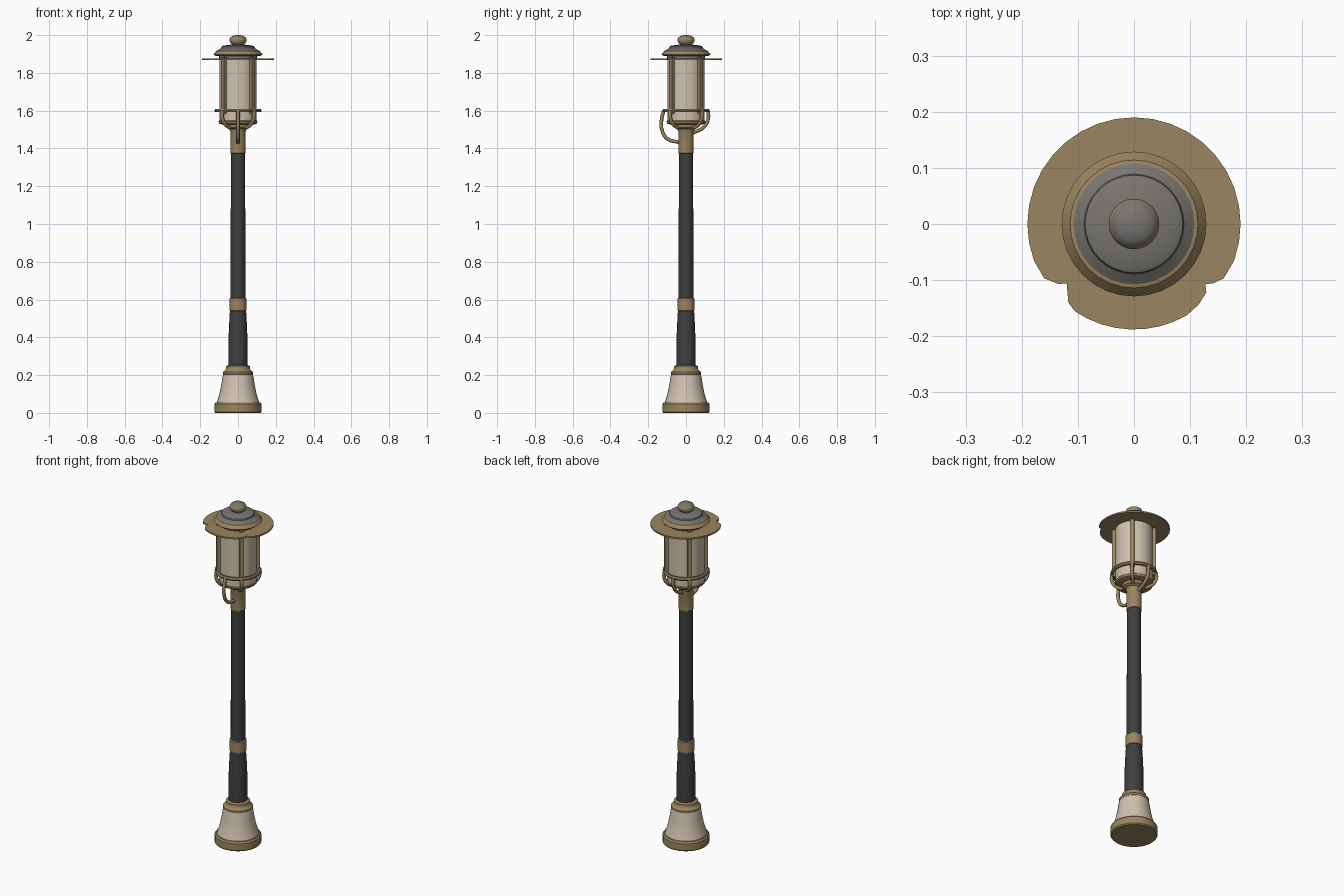
import bpy, bmesh, math
from mathutils import Vector

if "Cube" in bpy.data.objects:
    bpy.data.objects.remove(bpy.data.objects["Cube"])


def mat(name, r, g, b):
    m = bpy.data.materials.new(name)
    m.diffuse_color = (r, g, b, 1)
    m.use_nodes = True
    m.node_tree.nodes["Principled BSDF"].inputs["Base Color"].default_value = m.diffuse_color
    return m


BROWN = mat("bronze brown", 0.33, 0.235, 0.115)
CREAM = mat("cream", 0.62, 0.53, 0.43)
DARK = mat("dark iron", 0.05, 0.05, 0.052)
GREY = mat("roof grey", 0.19, 0.18, 0.165)


def finish(ob, angle=35):
    bpy.ops.object.select_all(action='DESELECT')
    ob.select_set(True)
    bpy.context.view_layer.objects.active = ob
    bpy.ops.object.shade_smooth_by_angle(angle=math.radians(angle))
    return ob


def from_bmesh(name, bm, *mats):
    bmesh.ops.recalc_face_normals(bm, faces=bm.faces[:])
    me = bpy.data.meshes.new(name)
    bm.to_mesh(me)
    bm.free()
    for m in mats:
        me.materials.append(m)
    ob = bpy.data.objects.new(name, me)
    bpy.context.collection.objects.link(ob)
    return finish(ob)


def lathe(name, profile, *mats, n=32, rule=None):
    """Revolve (radius, z) points; both ends are capped."""
    bm = bmesh.new()
    rings = [[bm.verts.new((r * math.cos(2 * math.pi * i / n), r * math.sin(2 * math.pi * i / n), z))
              for i in range(n)] for r, z in profile]
    for a, b in zip(rings, rings[1:]):
        for i in range(n):
            j = (i + 1) % n
            bm.faces.new((a[i], a[j], b[j], b[i]))
    bm.faces.new(rings[0][::-1])
    bm.faces.new(rings[-1])
    bmesh.ops.recalc_face_normals(bm, faces=bm.faces[:])
    if rule:
        for f in bm.faces:
            f.normal_update()
            f.material_index = rule(f)
    return from_bmesh(name, bm, *mats)


def tube(name, pts, radius, m):
    """Smooth round rod through a few points."""
    cu = bpy.data.curves.new(name, 'CURVE')
    cu.dimensions = '3D'
    cu.bevel_depth = radius
    cu.bevel_resolution = 2
    cu.resolution_u = 6
    cu.use_fill_caps = True
    sp = cu.splines.new('BEZIER')
    sp.bezier_points.add(len(pts) - 1)
    for bp, p in zip(sp.bezier_points, pts):
        bp.co = p
        bp.handle_left_type = bp.handle_right_type = 'AUTO'
    cu.materials.append(m)
    ob = bpy.data.objects.new(name, cu)
    bpy.context.collection.objects.link(ob)
    bpy.ops.object.select_all(action='DESELECT')
    ob.select_set(True)
    bpy.context.view_layer.objects.active = ob
    bpy.ops.object.convert(target='MESH')
    return finish(bpy.context.view_layer.objects.active, 50)


# foot, bell and collar
lathe("base_ring", [(.12, 0), (.125, .006), (.125, .046), (.118, .055), (.1, .057)], BROWN)
lathe("base_bell", [(.113, .052), (.106, .075), (.096, .11), (.088, .15), (.082, .19), (.078, .208)], CREAM)
lathe("base_collar", [(.07, .2), (.08, .205), (.08, .217), (.068, .226), (.064, .232),
                      (.064, .247), (.05, .253)], BROWN)
# pole
lathe("lower_pole", [(.05, .24), (.05, .4), (.047, .47), (.043, .54)], DARK)
lathe("pole_band", [(.038, .538), (.045, .542), (.045, .605), (.038, .61)], BROWN)
lathe("upper_pole", [(.039, .6), (.038, 1.38)], DARK)
lathe("neck", [(.036, 1.372), (.041, 1.376), (.041, 1.49), (.046, 1.503), (.062, 1.512),
               (.064, 1.53), (.09, 1.534)], BROWN)
# lantern
lathe("lantern_floor", [(.09, 1.528), (.1, 1.532), (.103, 1.543), (.098, 1.548)], BROWN)
lathe("lantern_glass", [(.099, 1.54), (.099, 1.885)], CREAM)

# hoop around the glass
bm = bmesh.new()
n = 32
sect = [(.11, 1.592), (.121, 1.592), (.125, 1.6), (.121, 1.609), (.11, 1.609)]
rings = [[bm.verts.new((r * math.cos(2 * math.pi * i / n), r * math.sin(2 * math.pi * i / n), z))
          for i in range(n)] for r, z in sect]
for k in range(len(sect)):
    a, b = rings[k], rings[(k + 1) % len(sect)]
    for i in range(n):
        j = (i + 1) % n
        bm.faces.new((a[i], a[j], b[j], b[i]))
from_bmesh("lantern_hoop", bm, BROWN)

# four corner posts on the diagonals, with curved brackets under the hoop
for k in range(4):
    a = math.pi / 4 + k * math.pi / 2
    bm = bmesh.new()
    bmesh.ops.create_cube(bm, size=1)
    for v in bm.verts:
        v.co = Vector((v.co.x * .022 + .106, v.co.y * .022, v.co.z * .3 + 1.735))
    post = from_bmesh(f"post_{k + 1}", bm, BROWN)
    post.rotation_euler.z = a
    c, s = math.cos(a), math.sin(a)
    tube(f"bracket_{k + 1}", [(r * c, r * s, z) for r, z in
         ((.118, 1.6), (.118, 1.565), (.1, 1.53), (.06, 1.508))], .0095, BROWN)

# front hook and the smaller rear stay
tube("front_hook", [(0, y, z) for y, z in ((-.118, 1.6), (-.129, 1.555), (-.128, 1.5),
     (-.1, 1.452), (-.035, 1.432))], .0095, BROWN)
tube("rear_stay", [(0, y, z) for y, z in ((.118, 1.6), (.116, 1.55), (.09, 1.51), (.035, 1.482))],
     .0095, BROWN)

# brim: thin plate with a notch at each front corner
pts = [(.19 * math.cos(math.radians(d)), .19 * math.sin(math.radians(d))) for d in range(-20, 201, 10)]
pts += [(-.16, -.097), (-.135, -.107), (-.12, -.106), (-.117, -.14)]
pts += [(.188 * math.cos(math.radians(d)), .188 * math.sin(math.radians(d))) for d in range(236, 305, 8)]
pts += [(.115, -.144), (.129, -.122), (.127, -.107), (.14, -.106), (.16, -.097)]
bm = bmesh.new()
f = bm.faces.new([bm.verts.new((x, y, 1.868)) for x, y in pts])
ext = bmesh.ops.extrude_face_region(bm, geom=[f])
bmesh.ops.translate(bm, verts=[g for g in ext["geom"] if isinstance(g, bmesh.types.BMVert)], vec=(0, 0, .009))
from_bmesh("brim", bm, BROWN)

# roof: grey under-neck, brown rim, grey cap
lathe("roof_neck", [(.1, 1.875), (.1, 1.893)], GREY)
lathe("roof_rim", [(.1, 1.889), (.122, 1.891), (.129, 1.898), (.114, 1.917), (.1, 1.921)], BROWN)
lathe("roof_cap", [(.113, 1.915), (.1, 1.924), (.089, 1.932), (.087, 1.94), (.08, 1.944),
                   (.035, 1.95)], GREY)
# finial: brown sides, grey upward faces
lathe("finial", [(.034, 1.943), (.03, 1.95), (.038, 1.956), (.044, 1.966), (.045, 1.976),
                 (.041, 1.987), (.03, 1.995), (.016, 1.999), (.004, 2.0)],
      BROWN, GREY, n=24, rule=lambda f: 1 if f.normal.z > .45 else 0)
